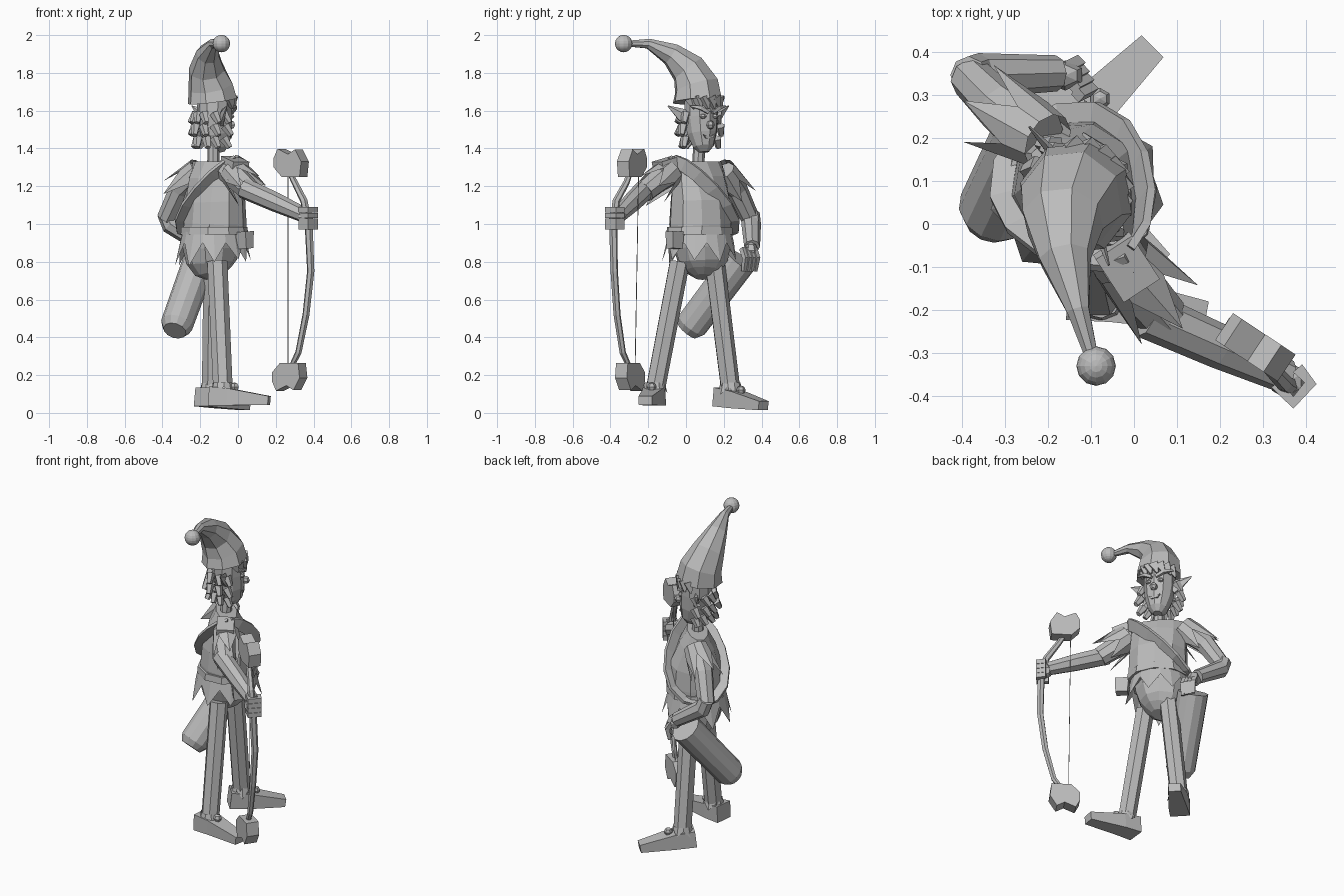
import bpy, bmesh, math, random
from mathutils import Vector as V

old = bpy.data.objects.get("Cube")
if old:
    bpy.data.objects.remove(old)
random.seed(4)

GREY = (0.5, 0.5, 0.5, 1)
mat = bpy.data.materials.new("plain grey")
mat.use_nodes = True
mat.diffuse_color = GREY
mat.node_tree.nodes["Principled BSDF"].inputs["Base Color"].default_value = GREY

FACING = V((0.75, 0.66, 0))
SIDE = V((-0.66, 0.75, 0))
UP = V((0, 0, 1))


def finish(name, bm):
    bmesh.ops.recalc_face_normals(bm, faces=bm.faces)
    mesh = bpy.data.meshes.new(name)
    bm.to_mesh(mesh)
    bm.free()
    mesh.materials.append(mat)
    ob = bpy.data.objects.new(name, mesh)
    bpy.context.collection.objects.link(ob)
    return ob


def tube(name, pts, radii, sides=8, ref=None):
    """Closed tube; each radius is a number or a (u, v) pair. Four sides give a box section."""
    pts = [V(p) for p in pts]
    bm, rings = bmesh.new(), []
    phase = math.pi / sides if sides == 4 else 0
    grow = math.sqrt(2) if sides == 4 else 1
    u = None
    for i, p in enumerate(pts):
        t = (pts[min(i + 1, len(pts) - 1)] - pts[max(i - 1, 0)]).normalized()
        if u is None:
            u = V(ref) if ref else (UP if abs(t.z) < 0.7 else FACING)
        u = (u - t * u.dot(t)).normalized()
        v = t.cross(u)
        r = radii[i]
        a, b = r if isinstance(r, tuple) else (r, r)
        ang = [phase + 2 * math.pi * k / sides for k in range(sides)]
        rings.append([bm.verts.new(p + (u * a * math.cos(q) + v * b * math.sin(q)) * grow) for q in ang])
    for lo, hi in zip(rings, rings[1:]):
        for k in range(sides):
            n = (k + 1) % sides
            bm.faces.new((lo[k], lo[n], hi[n], hi[k]))
    bm.faces.new(rings[0])
    bm.faces.new(rings[-1])
    return finish(name, bm)


def ragged(name, top, end, r0, r1, teeth=7):
    """Flared cloth edge cut into long points."""
    top, end = V(top), V(end)
    axis = (end - top).normalized()
    u = (SIDE - axis * SIDE.dot(axis)).normalized()
    v = axis.cross(u)
    bm, rows = bmesh.new(), ([], [])
    for k in range(teeth * 2):
        q = math.pi * k / teeth
        d = u * math.cos(q) + v * math.sin(q)
        reach = random.uniform(0.85, 1.1) if k % 2 else 0.35
        rows[0].append(bm.verts.new(top + d * r0))
        rows[1].append(bm.verts.new(top.lerp(end, reach) + d * (r0 + (r1 - r0) * reach)))
    for k in range(teeth * 2):
        n = (k + 1) % (teeth * 2)
        bm.faces.new((rows[0][k], rows[0][n], rows[1][n], rows[1][k]))
    return finish(name, bm)


def ball(name, c, r, segs=8):
    bm = bmesh.new()
    bmesh.ops.create_uvsphere(bm, u_segments=segs, v_segments=segs - 2, radius=1)
    r = V(r) if isinstance(r, tuple) else V((r, r, r))
    for v in bm.verts:
        v.co = V(c) + v.co * r
    return finish(name, bm)


def plate(name, c, across, up, outline, thick):
    """Flat outline extruded both ways along its normal."""
    n = across.cross(up).normalized() * thick / 2
    pts = [V(c) + across * a + up * b for a, b in outline]
    bm = bmesh.new()
    one = [bm.verts.new(p - n) for p in pts]
    two = [bm.verts.new(p + n) for p in pts]
    bm.faces.new(one)
    bm.faces.new(two)
    for k in range(len(pts)):
        m = (k + 1) % len(pts)
        bm.faces.new((one[k], one[m], two[m], two[k]))
    return finish(name, bm)


# Body
tube("torso", [(-.13, .08, .93), (-.12, .075, 1.0), (-.12, .075, 1.12), (-.13, .07, 1.25), (-.13, .07, 1.33)],
     [(.16, .165), (.162, .175), (.152, .17), (.105, .165), (.06, .15)], 10)
tube("pelvis", [(-.14, .08, .96), (-.14, .085, .88), (-.14, .09, .8), (-.13, .09, .75), (-.12, .09, .72)],
     [.16, .155, .135, .1, .05], 10)
tube("neck", [(-.13, .065, 1.3), (-.13, .07, 1.44)], [.034, .03])
tube("belt", [(-.125, .072, .945), (-.125, .072, .985)], [(.175, .187), (.172, .182)], 10)
ragged("tunic_skirt", (-.13, .075, .96), (-.13, .075, .79), .165, .205, 9)
tube("belt_pouch", [(.035, -.06, .96), (.04, -.06, .87)], [(.03, .04), (.025, .035)], 4)

# Strap circling the torso from the bow shoulder to the opposite hip
loop = []
for k in range(15):
    q = 2 * math.pi * k / 14
    s = math.cos(q)
    mid = V((-.13, .07, 1.14)) - SIDE * .175 * s + UP * .19 * s
    depth = .165 if math.sin(q) > 0 else .142
    loop.append(mid + FACING * math.sin(q) * (depth - .035 * s))
tube("strap", loop, [(.01, .036)] * 15, 4, ref=-SIDE)
tube("shoulder_pad", [(-.05, -.05, 1.335), (.015, -.15, 1.305)], [(.025, .05), (.025, .05)], 4)

# Legs and shoes
legs = [((-.11, -.035, .8), (-.08, -.165, .12), (-.15, -.165, .09), (-.05, -.175, .085), (.165, -.215, .065)),
        ((-.13, .15, .8), (-.14, .235, .12), (-.19, .185, .085), (-.1, .27, .07), (.04, .41, .038))]
for side, (hip, ankle, heel, instep, toe) in zip(("right", "left"), legs):
    tube(side + "_leg", [hip, ankle], [.055, .053], 7)
    tube(side + "_shoe", [heel, instep, toe], [(.05, .058), (.045, .053), (.024, .036)], 4)
    ragged(side + "_ankle_cuff", V(ankle) + UP * .04, V(ankle) - UP * .02, .053, .068, 5)
    ball(side + "_shoe_bell", V(instep).lerp(V(toe), .15) + UP * .055, .025, 6)

# Bow arm
tube("right_upper_arm", [(-.05, -.06, 1.28), (.0, -.14, 1.235), (.07, -.22, 1.17)], [.065, .065, .058])
tube("right_forearm", [(.03, -.21, 1.19), (.2, -.285, 1.115), (.355, -.355, 1.045)], [.056, .052, .04])
ragged("right_sleeve", (-.03, -.08, 1.28), (.075, -.2, 1.17), .075, .1, 5)
ball("right_hand", (.36, -.365, 1.035), (.045, .045, .045), 6)
for k in range(4):
    z = .985 + .03 * k
    tube("right_finger", [(.33, -.37, z), (.37, -.415, z), (.41, -.37, z), (.38, -.335, z)], [.014] * 4, 4)

# Arm resting on the quiver
tube("left_upper_arm", [(-.22, .2, 1.27), (-.31, .27, 1.18), (-.38, .34, 1.03)], [.07, .058, .05])
tube("left_forearm", [(-.385, .345, 1.06), (-.36, .345, 1.0), (-.18, .35, .88)], [.045, .052, .042])
ragged("left_sleeve", (-.2, .19, 1.29), (-.335, .27, 1.15), .07, .1, 5)
ball("left_hand", (-.16, .345, .86), (.045, .035, .045), 6)
for k in range(4):
    s = k * .02
    tube("left_finger", [(-.16 + s * .5, .36 - s, .87), (-.13 + s * .5, .375 - s, .82), (-.14 + s * .5, .365 - s, .75)],
         [.013, .013, .009], 4)

# Quiver
tube("quiver", [(-.335, .005, .435), (-.325, .03, .465), (-.2, .29, .81)], [.062, .086, .09], 12)

# Bow
stave = [(.25, -.28, 1.32), (.3, -.315, 1.22), (.35, -.37, 1.12), (.375, -.385, .98), (.385, -.38, .75),
         (.36, -.365, .52), (.32, -.335, .32), (.27, -.29, .22)]
tube("bow_stave", stave, [.013, .017, .02, .022, .02, .019, .017, .013], 6)
tube("bow_string", [(.265, -.25, 1.32), (.265, -.27, .2)], [.0015, .0015], 4)
across = V((.83, -.55, 0))
heart = [(.09, .01), (.05, .075), (.005, .05), (-.06, .078), (-.085, .03), (-.085, -.02), (-.035, -.07),
         (.08, -.07)]
for name, c, sign in (("bow_upper_heart", (.28, -.285, 1.32), 1), ("bow_lower_heart", (.272, -.295, .195), -1)):
    plate(name, c, across, UP * sign, heart, .075)

# Head, looking along its own direction
HF, HL = V((.87, .5, 0)), V((-.5, .87, 0))
HEAD = V((-.125, .08, 1.54))


def on_head(f, l, z):
    return HEAD + HF * f + HL * l + UP * z


tube("head", [on_head(.03, 0, -.16), on_head(.025, 0, -.13), on_head(.01, 0, -.06), on_head(0, 0, .03),
              on_head(0, 0, .13)], [(.03, .025), (.06, .055), (.085, .08), (.095, .09), (.09, .09)], 10, ref=HF)
ball("nose", on_head(.1, 0, -.015), (.026, .022, .024), 6)
plate("mouth", on_head(.082, 0, -.075), HL, UP, [(-.035, .008), (0, -.004), (.035, .012), (.02, -.01), (-.02, -.012)], .02)
for s, side in ((-1, "right"), (1, "left")):
    ball(side + "_eye", on_head(.083, s * .037, .03), (.017, .02, .013), 6)
    tube(side + "_eyebrow", [on_head(.098, s * .012, .05), on_head(.092, s * .055, .075), on_head(.07, s * .11, .085)],
         [.008, .01, .003], 4)
    tube(side + "_ear", [on_head(0, s * .07, .0), on_head(-.015, s * .115, .04), on_head(-.03, s * .185, .085)],
         [(.035, .014), (.035, .012), .003], 5, ref=UP)

# Hair: curled locks round the back and a fringe under the hat
for k in range(7):
    q = math.radians(90 + k * 30)
    for level in range(3):
        r = (.1, .108, .088)[level] + .01 * math.sin(k * 2 + level)
        z = .045 - .065 * level
        a = on_head(r * math.cos(q), r * math.sin(q), z)
        b = on_head((r + .025) * math.cos(q + .2), (r + .025) * math.sin(q + .2), z - .05)
        tube("hair_lock", [a, b], [.026, .016], 5)
for k in range(7):
    q = math.radians(-66 + 22 * k)
    a, b = V((math.cos(q), math.sin(q))), V((math.cos(q + .25), math.sin(q + .25)))
    tube("fringe_lock", [on_head(a.x * .09, a.y * .09, .13), on_head(b.x * .105, b.y * .105, .07)], [.026, .005], 4)

# Hat
tube("hat", [(-.135, .06, 1.65), (-.145, .055, 1.73), (-.165, .01, 1.82), (-.16, -.08, 1.9), (-.13, -.2, 1.955),
             (-.095, -.32, 1.955)], [.135, .122, .096, .062, .028, .015], 8, ref=HF)
ball("hat_bobble", (-.088, -.33, 1.955), .046, 12)
